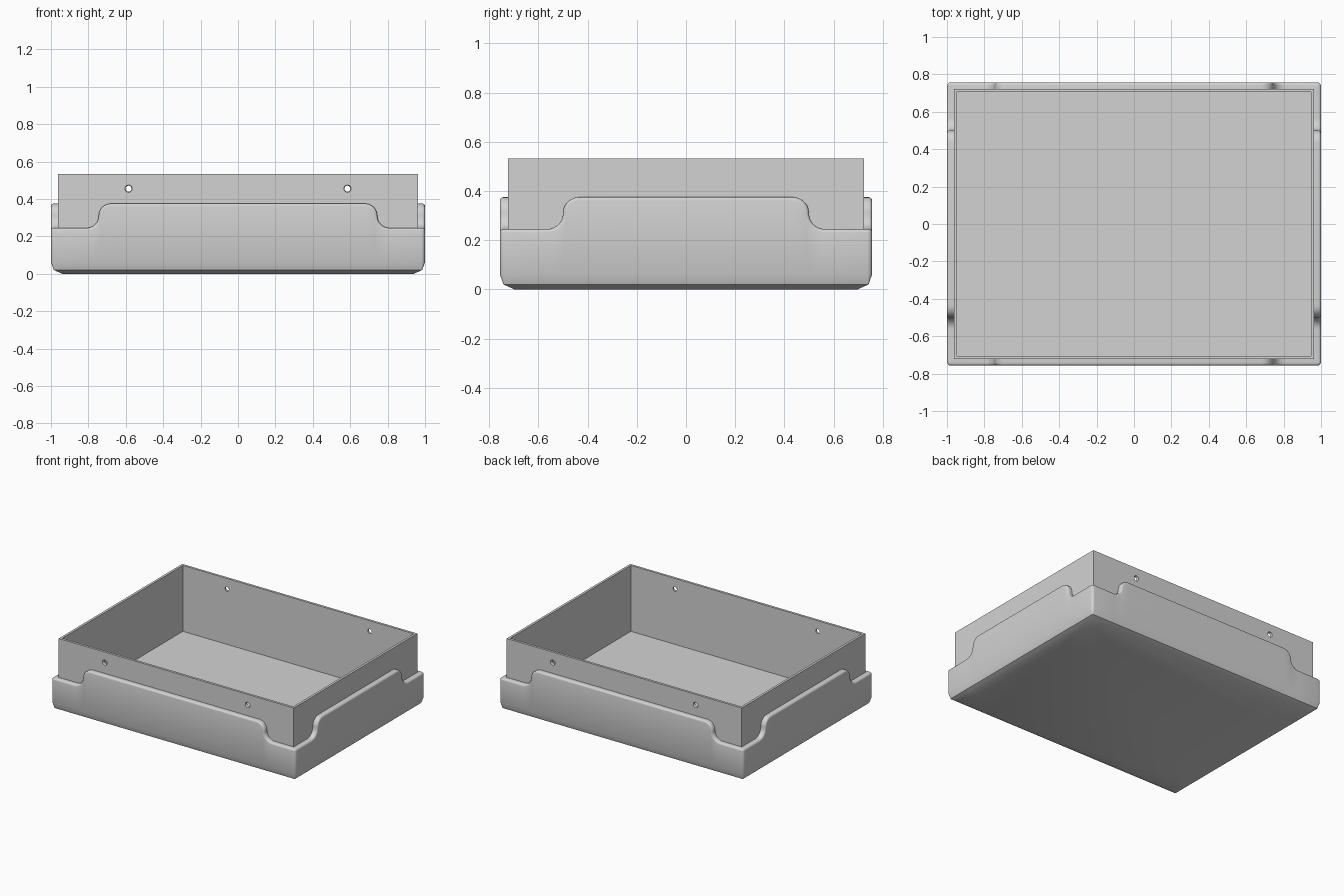
import bpy, bmesh
from math import sin, cos, pi, radians
from mathutils import Vector, Matrix

if "Cube" in bpy.data.objects:
    bpy.data.objects.remove(bpy.data.objects["Cube"])

grey = bpy.data.materials.new("plain grey")
grey.use_nodes = True
grey.diffuse_color = (0.65, 0.65, 0.65, 1)
grey.node_tree.nodes["Principled BSDF"].inputs["Base Color"].default_value = grey.diffuse_color

HALF_X, HALF_Y, HEIGHT = 1.0, 0.757, 0.533
BAND, WALL, FLOOR = 0.037, 0.025, 0.045
LOW, HIGH = 0.245, 0.375
CORNER, FILLET = 0.02, 0.014


def make_object(name, bm):
    bmesh.ops.recalc_face_normals(bm, faces=bm.faces)
    mesh = bpy.data.meshes.new(name)
    bm.to_mesh(mesh)
    bm.free()
    mesh.materials.append(grey)
    obj = bpy.data.objects.new(name, mesh)
    bpy.context.collection.objects.link(obj)
    return obj


def smooth(obj):
    bpy.ops.object.select_all(action="DESELECT")
    obj.select_set(True)
    bpy.context.view_layer.objects.active = obj
    bpy.ops.object.shade_smooth_by_angle(angle=radians(25))


def step_curve(mid, steps=8):
    """S-shaped rim from the low corner to the high middle: (s, z, normal_s, normal_z)."""
    r = (HIGH - LOW) / 2
    pts = []
    for i in range(steps):
        a = 1.5 * pi - i / steps * pi / 2
        pts.append((mid + r + r * cos(a), LOW + r + r * sin(a), -cos(a), -sin(a)))
    for i in range(steps + 1):
        a = i / steps * pi / 2
        pts.append((mid - r + r * cos(a), HIGH - r + r * sin(a), cos(a), sin(a)))
    return pts


def column(place, z, ns, nz):
    """One vertical strip of the tub: chamfered foot, wall, rounded rim, inner wall."""
    pts = [place(0.06, 0, 0), place(0.015, 0, 0.02), place(0, 0, 0.062)]
    for j in range(5):
        a = j / 4 * pi / 2
        drop = FILLET * (1 - sin(a))
        pts.append(place(FILLET * (1 - cos(a)), -ns * drop, z - nz * drop))
    return pts + [place(BAND + 0.003, 0, z), place(BAND + 0.003, 0, 0.025)]


# Outer tub: walk around the four walls and their rounded corners
columns = []
for k in range(4):
    turn = Matrix.Rotation(k * pi / 2, 3, "Z")
    out, along = turn @ Vector((1, 0, 0)), turn @ Vector((0, 1, 0))
    dist, span, mid = (HALF_X, HALF_Y, 0.50) if k % 2 == 0 else (HALF_Y, HALF_X, 0.745)
    half = step_curve(mid)
    rim = [(-s, z, -ns, nz) for s, z, ns, nz in half] + half[::-1]
    for s, z, ns, nz in rim:
        def on_wall(d, ds, h):
            return out * (dist - d) + along * (s + ds) + Vector((0, 0, h))
        columns.append(column(on_wall, z, ns, nz))
    for i in range(6):
        a = i / 5 * pi / 2

        def on_corner(d, ds, h):
            ray = out * cos(a) + along * sin(a) if d < CORNER else out + along
            centre = out * (dist - CORNER) + along * (span - CORNER)
            return centre + ray * (CORNER - d) + Vector((0, 0, h))
        columns.append(column(on_corner, LOW, 0, 1))

bm = bmesh.new()
grid = [[bm.verts.new(p) for p in col] for col in columns]
for i, col in enumerate(grid):
    nxt = grid[(i + 1) % len(grid)]
    for j in range(len(col) - 1):
        bm.faces.new((col[j], nxt[j], nxt[j + 1], col[j + 1]))
bm.faces.new([c[0] for c in grid])
bm.faces.new([c[-1] for c in grid])
bmesh.ops.remove_doubles(bm, verts=bm.verts, dist=0.0001)
smooth(make_object("outer_tub", bm))

# Inner box: open tray standing in the tub
bm = bmesh.new()
bottom = 0.02
size = (2 * (HALF_X - BAND), 2 * (HALF_Y - BAND + 0.003), HEIGHT - bottom)
bmesh.ops.create_cube(bm, size=1, matrix=Matrix.Translation((0, 0, (HEIGHT + bottom) / 2))
                      @ Matrix.Diagonal((*size, 1)))
top = max(bm.faces, key=lambda f: f.calc_center_median().z)
bmesh.ops.inset_region(bm, faces=[top], thickness=WALL)
floor = bmesh.ops.extrude_discrete_faces(bm, faces=[top])["faces"][0]
bmesh.ops.translate(bm, verts=floor.verts, vec=(0, 0, FLOOR - HEIGHT))
box = make_object("inner_box", bm)

# Blind screw holes in the front and back walls
bm = bmesh.new()
wall_y = size[1] / 2
for side in (-1, 1):
    for x in (-0.585, 0.585):
        bmesh.ops.create_cone(
            bm, cap_ends=True, segments=24, radius1=0.016, radius2=0.023, depth=0.036,
            matrix=Matrix.Translation((x, side * wall_y, 0.455))
            @ Matrix.Rotation(-side * pi / 2, 4, "X"))
cutter = make_object("hole_cutter", bm)
cutter.hide_render = True
cut = box.modifiers.new("holes", "BOOLEAN")
cut.operation, cut.object, cut.solver = "DIFFERENCE", cutter, "EXACT"
bpy.ops.object.select_all(action="DESELECT")
box.select_set(True)
bpy.context.view_layer.objects.active = box
bpy.ops.object.modifier_apply(modifier=cut.name)
bpy.data.objects.remove(cutter)
smooth(box)
